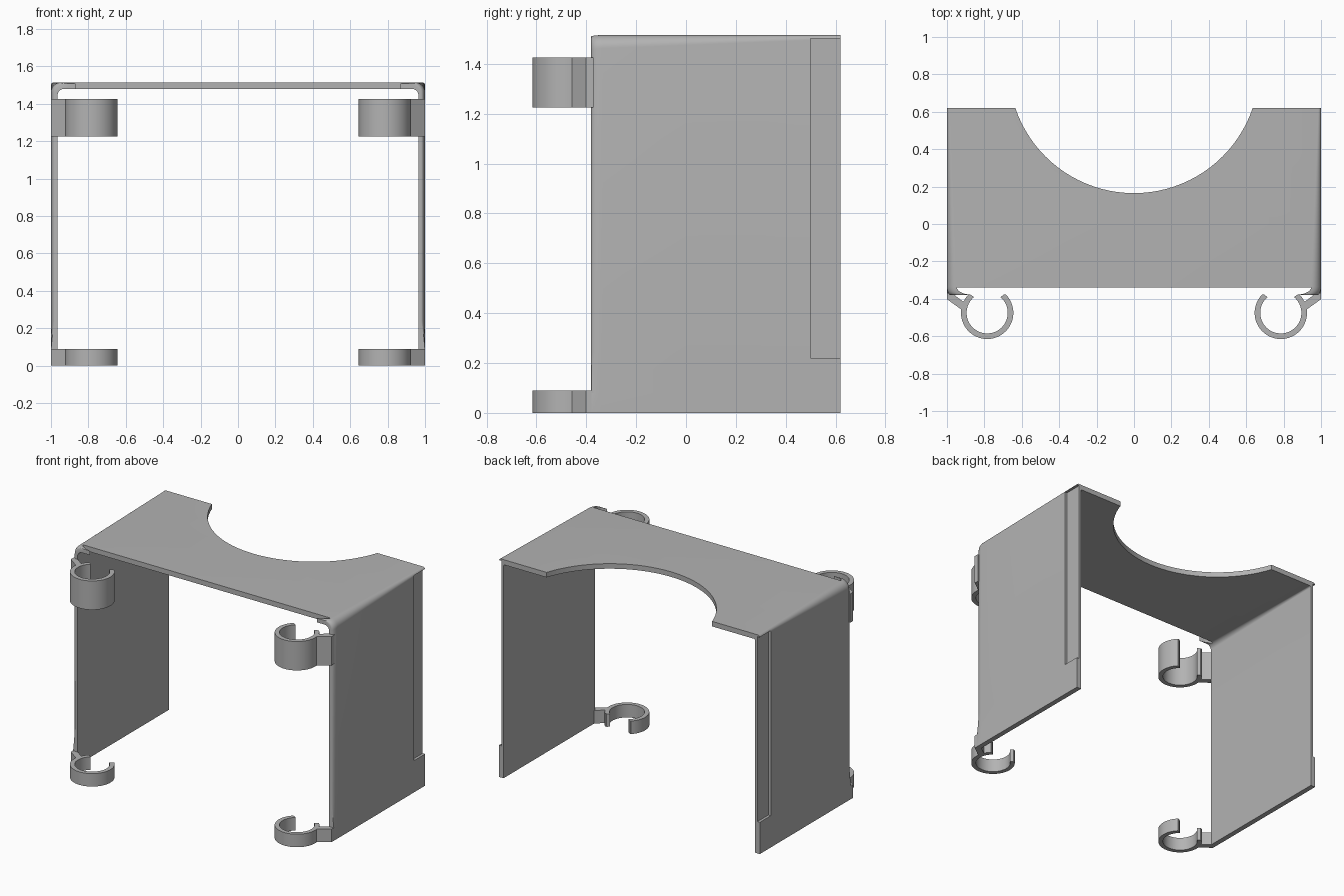
import bpy, bmesh, math

cube = bpy.data.objects.get("Cube")
if cube:
    bpy.data.objects.remove(cube, do_unlink=True)

GREY = bpy.data.materials.new("light_grey")
GREY.use_nodes = True
GREY.diffuse_color = (0.45, 0.45, 0.45, 1)
GREY.node_tree.nodes["Principled BSDF"].inputs["Base Color"].default_value = GREY.diffuse_color

FRONT, BACK, TOP = -0.38, 0.62, 1.515
PLATE_FRONT, WALL = -0.34, 0.035


def finish(name, bm):
    """Turn a bmesh into a coloured object."""
    bmesh.ops.recalc_face_normals(bm, faces=bm.faces)
    mesh = bpy.data.meshes.new(name)
    bm.to_mesh(mesh)
    bm.free()
    mesh.materials.append(GREY)
    obj = bpy.data.objects.new(name, mesh)
    bpy.context.collection.objects.link(obj)
    return obj


def loft(name, rings):
    """Skin a list of matching closed outlines and cap both ends."""
    bm = bmesh.new()
    rows = [[bm.verts.new(p) for p in ring] for ring in rings]
    n = len(rows[0])
    for a, b in zip(rows, rows[1:]):
        for i in range(n):
            j = (i + 1) % n
            bm.faces.new((a[i], a[j], b[j], b[i]))
    bm.faces.new(rows[0])
    bm.faces.new(rows[-1])
    return finish(name, bm)


def prism(name, outline, z0, z1):
    return loft(name, [[(x, y, z) for x, y in outline] for z in (z0, z1)])


def apply_boolean(obj, other, operation="DIFFERENCE"):
    mod = obj.modifiers.new("boolean", "BOOLEAN")
    mod.operation, mod.object, mod.solver = operation, other, "EXACT"
    bpy.context.view_layer.objects.active = obj
    bpy.ops.object.modifier_apply(modifier=mod.name)
    bpy.data.objects.remove(other, do_unlink=True)


def smooth(obj):
    bpy.ops.object.select_all(action="DESELECT")
    obj.select_set(True)
    bpy.context.view_layer.objects.active = obj
    bpy.ops.object.shade_smooth_by_angle(angle=math.radians(30))


def corner(x, z, r, steps=8):
    """Quarter arc that ends the wall at x and the roof at z."""
    angles = [math.pi / 2 * i / steps for i in range(steps + 1)]
    return [(x - r + r * math.cos(a), z - r + r * math.sin(a)) for a in angles]


def section(y):
    """Arch outline whose outer rounding fades to the back and to the foot."""
    t = (y - FRONT) / (BACK - FRONT)
    radius = 0.055 - 0.04 * t
    u = max(0, 1 - (y - FRONT) / 0.045)
    inset = 0.02 * (1 - math.sqrt(1 - u * u))
    outer = [(1, 0), (1, 0.08), (1 - inset, 0.24)]
    outer += corner(1 - inset, TOP - inset * 0.3, radius)
    inner = [(1 - WALL, 0)] + corner(1 - WALL, TOP - WALL, 0.035 - 0.025 * t)
    half = outer + [(-x, z) for x, z in reversed(outer)]
    half += [(-x, z) for x, z in inner] + list(reversed(inner))
    return [(x, y, z) for x, z in half]


# Arched shell: two side walls and a roof
stations = [FRONT + 0.045 * (1 - math.cos(math.pi / 2 * i / 6)) for i in range(7)]
shell = loft("shell", [section(y) for y in stations + [0, 0.3, BACK]])

# Round bite out of the roof at the back
bite = [(0.67 * math.cos(a), 0.835 + 0.67 * math.sin(a))
        for a in (math.tau * i / 96 for i in range(96))]
apply_boolean(shell, prism("bite_cutter", bite, 1.3, 1.7))

# Roof set back from the front, leaving small hooked corners
hook = [(-0.87, FRONT), (-0.91, -0.372), (-0.938, -0.358), (-0.95, PLATE_FRONT)]
slot = [(-0.87, -0.5)] + hook + [(-x, y) for x, y in reversed(hook)] + [(0.87, -0.5)]
apply_boolean(shell, prism("front_cutter", slot, 1.3, 1.7))

# Shallow outer recess along the back edge of each wall
for s in (-1, 1):
    recess = [(s * 0.982, 0.5), (s * 1.1, 0.5), (s * 1.1, 0.7), (s * 0.982, 0.7)]
    apply_boolean(shell, prism("recess_cutter", recess, 0.22, 1.502))
smooth(shell)


def clip(name, s, z0, z1):
    """Open ring clip with a slanted arm back to the wall."""
    cx, cy, steps = 0.785, -0.475, 48
    angles = [math.radians(50 - 280 * i / steps) for i in range(steps + 1)]

    def arc(r):
        return [(s * (cx + r * math.cos(a)), min(cy + r * math.sin(a), -0.377))
                for a in angles]

    ring = prism(name, arc(0.14) + arc(0.11)[::-1], z0, z1)
    arm = [(1, -0.37), (1, -0.402), (0.922, -0.458), (0.905, -0.45),
           (0.9, -0.425), (0.96, -0.38), (0.967, -0.37)]
    apply_boolean(ring, prism("arm", [(s * x, y) for x, y in arm], z0, z1), "UNION")
    smooth(ring)


# Four clips, tall at the top and short at the foot
for side, s in (("left", 1), ("right", -1)):
    clip("upper_clip_" + side, s, 1.225, 1.425)
    clip("lower_clip_" + side, s, 0, 0.09)
